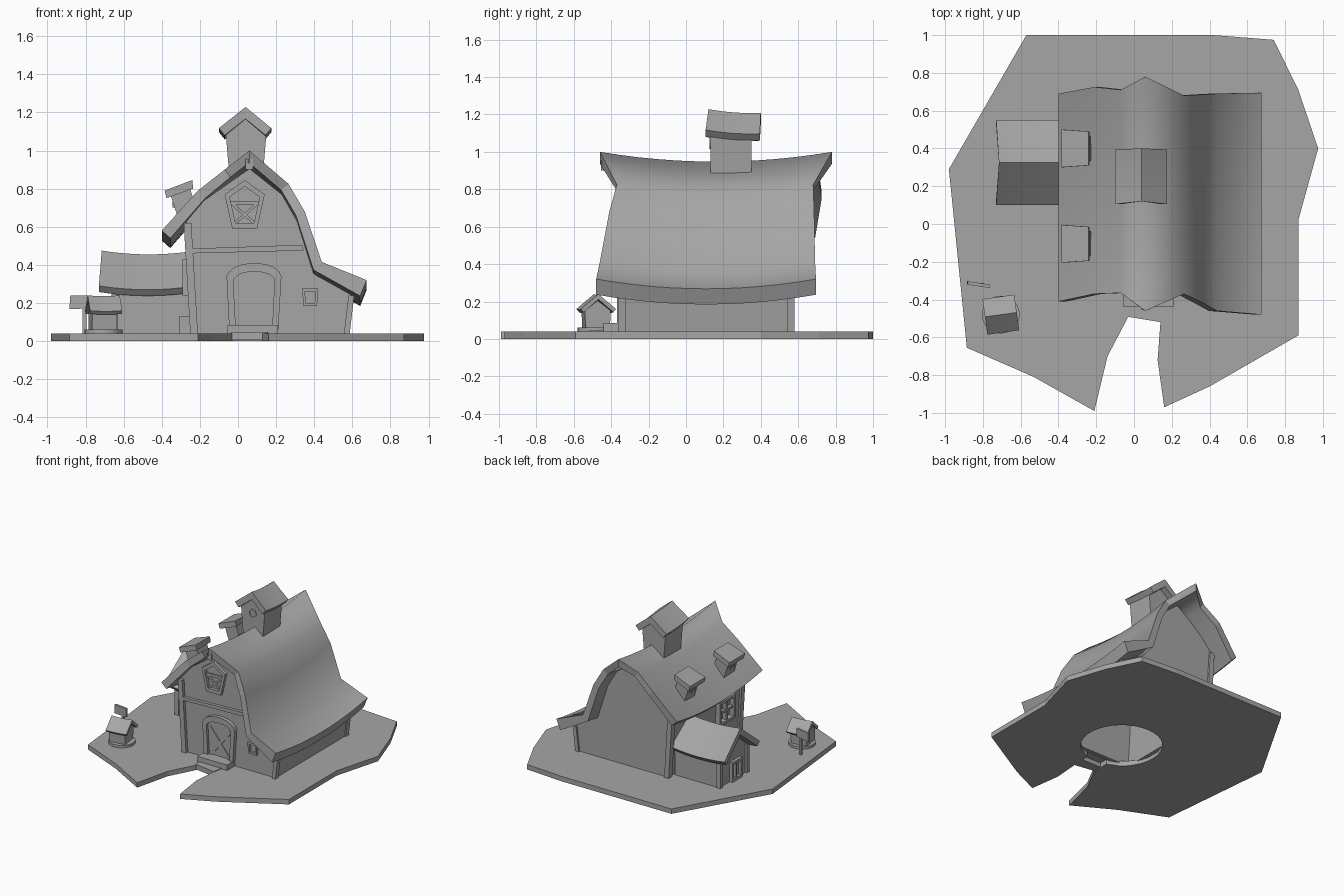
import bpy, bmesh, math
from mathutils import Vector

if "Cube" in bpy.data.objects:
    bpy.data.objects.remove(bpy.data.objects["Cube"])

grey = bpy.data.materials.new("plain grey")
grey.use_nodes = True
tone = (0.38, 0.38, 0.38, 1)
grey.diffuse_color = tone
grey.node_tree.nodes["Principled BSDF"].inputs["Base Color"].default_value = tone


def finish(name, bm):
    bmesh.ops.recalc_face_normals(bm, faces=bm.faces)
    me = bpy.data.meshes.new(name)
    bm.to_mesh(me)
    bm.free()
    me.materials.append(grey)
    ob = bpy.data.objects.new(name, me)
    bpy.context.collection.objects.link(ob)
    return ob


# Mappings from (across, height, depth outwards) to the world
def front(y):
    return lambda u, v, d: (u, y - d, v)


def left(x):
    return lambda u, v, d: (x - d, u, v)


def flat(u, v, d):
    return (u, v, d)


def prism(name, pts, plane, d0, d1, hole=None):
    """Extrude an outline, with an optional matching inner outline as a hole."""
    bm = bmesh.new()
    n = len(pts)
    rings = [[bm.verts.new(plane(u, v, d)) for u, v in loop]
             for loop in ([pts, hole] if hole else [pts]) for d in (d0, d1)]

    def bridge(a, b):
        for i in range(n):
            j = (i + 1) % n
            bm.faces.new((a[i], a[j], b[j], b[i]))
    bridge(rings[0], rings[1])
    if hole:
        bridge(rings[2], rings[3])
        bridge(rings[0], rings[2])
        bridge(rings[1], rings[3])
    else:
        bm.faces.new(rings[0])
        bm.faces.new(rings[1])
    return finish(name, bm)


def frame(name, pts, plane, d0, d1, scale):
    cu = sum(p[0] for p in pts) / len(pts)
    cv = sum(p[1] for p in pts) / len(pts)
    inner = [(cu + (u - cu) * scale, cv + (v - cv) * scale) for u, v in pts]
    prism(name, pts, plane, d0, d1, inner)
    return inner


def bar(name, a, b, width, plane, d0, d1):
    a, b = Vector(a), Vector(b)
    s = (b - a).orthogonal().normalized() * width / 2
    prism(name, [a - s, b - s, b + s, a + s], plane, d0, d1)


def rect(u0, u1, v0, v1):
    return [(u0, v0), (u1, v0), (u1, v1), (u0, v1)]


def box(name, x0, x1, y0, y1, z0, z1):
    return prism(name, rect(x0, x1, y0, y1), flat, z0, z1)


def circle(cx, cy, r, n, start=0.0, sweep=2 * math.pi):
    return [(cx + r * math.cos(start + sweep * i / n), cy + r * math.sin(start + sweep * i / n))
            for i in range(n)]


def roof(name, prof, ends0, ends1, thick, sag, place, crease=50):
    """Sagging roof sheet: profile points across, swept between two end lines."""
    P = [Vector(p) for p in prof]
    nor = []
    for a, b in zip(P, P[1:]):
        d = (b - a).normalized()
        nor.append(Vector((d.y, -d.x)))
    low = []
    for i, p in enumerate(P):
        n1, n2 = nor[max(i - 1, 0)], nor[min(i, len(nor) - 1)]
        m = (n1 + n2).normalized()
        low.append(p + m * thick[i] / m.dot(n1))
    bm = bmesh.new()
    steps = 12

    def sheet(line):
        rows = []
        for k in range(steps + 1):
            t = k / steps
            drop = sag * (1 - (2 * t - 1) ** 2)
            rows.append([bm.verts.new(place(p.x, e0 + (e1 - e0) * t, p.y - drop))
                         for p, e0, e1 in zip(line, ends0, ends1)])
        for r0, r1 in zip(rows, rows[1:]):
            for i in range(len(line) - 1):
                bm.faces.new((r0[i], r0[i + 1], r1[i + 1], r1[i])).smooth = True
        return rows[0] + [r[-1] for r in rows[1:-1]] + rows[-1][::-1] + [r[0] for r in rows[-2:0:-1]]
    top, under = sheet(P), sheet(low)
    rim = []
    for i in range(len(top)):
        j = (i + 1) % len(top)
        rim.append(bm.faces.new((top[i], top[j], under[j], under[i])))
    bmesh.ops.recalc_face_normals(bm, faces=bm.faces)
    for e in bm.edges:
        if e.calc_face_angle(0) > math.radians(crease):
            e.smooth = False
    for f in rim:
        for e in f.edges:
            e.smooth = False
    return finish(name, bm)


along_y = lambda u, v, z: (u, v, z)
along_x = lambda u, v, z: (v, u, z)
tilted_y = lambda u, v, z: (u, v, z - .07 * (v - .1))

# Ground slab with path notch running into a round opening under the barn
ground = [(-.57, 1), (.42, 1), (.74, .975), (.87, .71), (.975, .4), (.87, .02), (.87, -.59),
          (.4, -.86), (.16, -.97), (.125, -.72), (.14, -.52), (.15, -.35)]
ground += circle(.06, -.07, .3, 28, math.radians(-65), math.radians(310))
ground += [(-.03, -.35), (-.03, -.49), (-.14, -.7), (-.21, -.99), (-.53, -.81),
           (-.885, -.655), (-.98, .29)]
prism("ground", ground, flat, 0, .04)

# Barn shell
gable = [(-.235, .03), (.575, .03), (.6, .24), (.41, .345), (.31, .63), (.23, .77),
         (.06, .905), (-.19, .73), (-.27, .63)]
prism("front_wall", gable, front(-.34), -.03, 0)
prism("back_wall", gable, front(.565), 0, .03)
prism("left_wall", [(-.235, .03), (-.205, .03), (-.24, .65), (-.27, .63)], front(0), -.56, .34)
prism("right_wall", [(.575, .03), (.545, .03), (.57, .25), (.6, .24)], front(0), -.56, .34)

# Main roof with flared ends
roof("main_roof",
     [(-.4, .58), (-.21, .79), (-.07, .9), (.06, 1.0), (.265, .825), (.35, .68), (.44, .415), (.675, .32)],
     [-.41, -.37, -.365, -.46, -.37, -.41, -.46, -.48],
     [.69, .725, .71, .78, .68, .685, .69, .695],
     [.06, .055, .05, .05, .05, .05, .055, .09], .052, along_y, 84)
box("ridge_beam", .04, .08, -.455, -.37, .9, .955)

# Corner posts and the band across the front
for tag, y in (("front", -.34), ("back", .56)):
    prism(tag + "_left_post", [(-.25, .03), (-.21, .03), (-.245, .62), (-.285, .62)], front(y), -.02, .025)
    prism(tag + "_right_post", [(.555, .03), (.585, .03), (.61, .24), (.58, .24)], front(y), -.02, .02)
F = front(-.34)
prism("front_band", [(-.26, .46), (.345, .475), (.335, .505), (-.26, .485)], F, 0, .025)

# Arched front door
door = [(-.045, .04), (.21, .04), (.228, .34)]
door += [(.085 + .14 * math.cos(a), .34 + .07 * math.sin(a))
         for a in (math.radians(d) for d in range(20, 170, 20))] + [(-.06, .34)]
opening = [(-.01, .04), (.178, .04), (.192, .32)]
opening += [(.085 + .105 * math.cos(a), .32 + .045 * math.sin(a))
            for a in (math.radians(d) for d in range(20, 170, 20))] + [(-.025, .32)]
prism("door_frame", door, F, 0, .03, opening)
prism("door_leaf", opening, F, 0, .008)
bar("door_brace", (-.005, .08), (.18, .31), .022, F, .006, .015)
bar("door_brace", (.175, .08), (-.01, .31), .022, F, .006, .015)
box("door_step", -.055, .21, -.44, -.33, .04, .085)
prism("lower_step", [(-.04, -.49), (.145, -.52), (.16, -.42), (-.04, -.42)], flat, .005, .045)

# Loft window and small side window
loft = frame("loft_window_frame", [(-.03, .59), (.1, .59), (.14, .77), (.035, .845), (-.07, .77)],
             F, 0, .025, .75)
bar("loft_rail", (-.04, .725), (.11, .725), .02, F, 0, .015)
bar("loft_brace", loft[0], (.1, .72), .015, F, 0, .012)
bar("loft_brace", loft[1], (-.03, .72), .015, F, 0, .012)
frame("side_window_frame", [(.345, .185), (.415, .185), (.42, .275), (.335, .275)], F, 0, .02, .65)

# Window and box on the left wall
L = left(-.25)
frame("left_window_frame", rect(-.22, -.02, .24, .43), L, -.01, .04, .78)
bar("left_window_bar", (-.12, .25), (-.12, .42), .018, L, -.01, .03)
bar("left_window_bar", (-.21, .335), (-.03, .335), .018, L, -.01, .03)
box("wall_trough", -.31, -.23, -.2, -.04, .04, .13)

# Cupola
prism("cupola_body", [(-.045, .86), (.13, .86), (.15, 1.1), (.04, 1.175), (-.065, 1.1)],
      front(.13), -.22, 0)
roof("cupola_roof", [(-.1, 1.118), (.04, 1.23), (.175, 1.118)], [.105, .12, .105], [.395, .4, .395],
     [.048] * 3, .008, tilted_y)
prism("cupola_hole_ring", circle(.04, 1.05, .034, 16), front(.13), 0, .005, circle(.04, 1.05, .026, 16))

# Two roof dormers with sloping caps
for y in (.4, -.105):
    prism("dormer_body", [(-.3, .6), (-.22, .7), (-.255, .81), (-.355, .77)], front(y), -.065, .065)
    cap = prism("dormer_cap", [(-.375, .75), (-.235, .8), (-.24, .845), (-.385, .79)], front(y), -.1, .1)
    for vert in cap.data.vertices:
        if vert.co.x > -.3:
            vert.co.y = y + (vert.co.y - y) * .9
    frame("dormer_window", rect(y - .03, y + .03, .7, .76), left(-.33), -.02, .015, .6)

# Annex on the left side
prism("annex_body", [(.15, .03), (.5, .03), (.5, .28), (.325, .42), (.15, .28)], left(-.65), -.4, 0)
roof("annex_roof", [(.1, .29), (.325, .475), (.55, .29)], [-.73, -.715, -.73], [-.22] * 3,
     [.042] * 3, .02, along_x)
A = left(-.65)
for y in (.155, .495):
    bar("annex_post", (y, .03), (y, .27), .03, A, -.02, .015)
frame("annex_door_frame", rect(.24, .37, .04, .2), A, 0, .025, .72)
bar("annex_door_bar", (.305, .05), (.305, .19), .015, A, 0, .015)

# Little well house on a round base
prism("well_base", circle(-.705, -.48, .1, 24), flat, .03, .06)
small = [prism("well_body", [(-.065, .05), (.065, .05), (.07, .15), (0, .205), (-.07, .15)], left(0), -.06, .07),
         roof("well_roof", [(-.095, .16), (0, .24), (.095, .16)], [-.085] * 3, [.085] * 3,
              [.022] * 3, .004, along_x)]
for ob in small:
    ob.location = (-.705, -.48, 0)
    ob.rotation_euler.z = math.radians(8)

# Signboard, turned slightly
S = lambda u, v, d: (u, -.318 - .15 * (u + .82) - d, v)
bar("sign_post", (-.805, .03), (-.805, .18), .02, S, -.008, .008)
prism("sign_board", [(-.885, .168), (-.765, .172), (-.765, .24), (-.88, .238)], S, -.006, .012)
